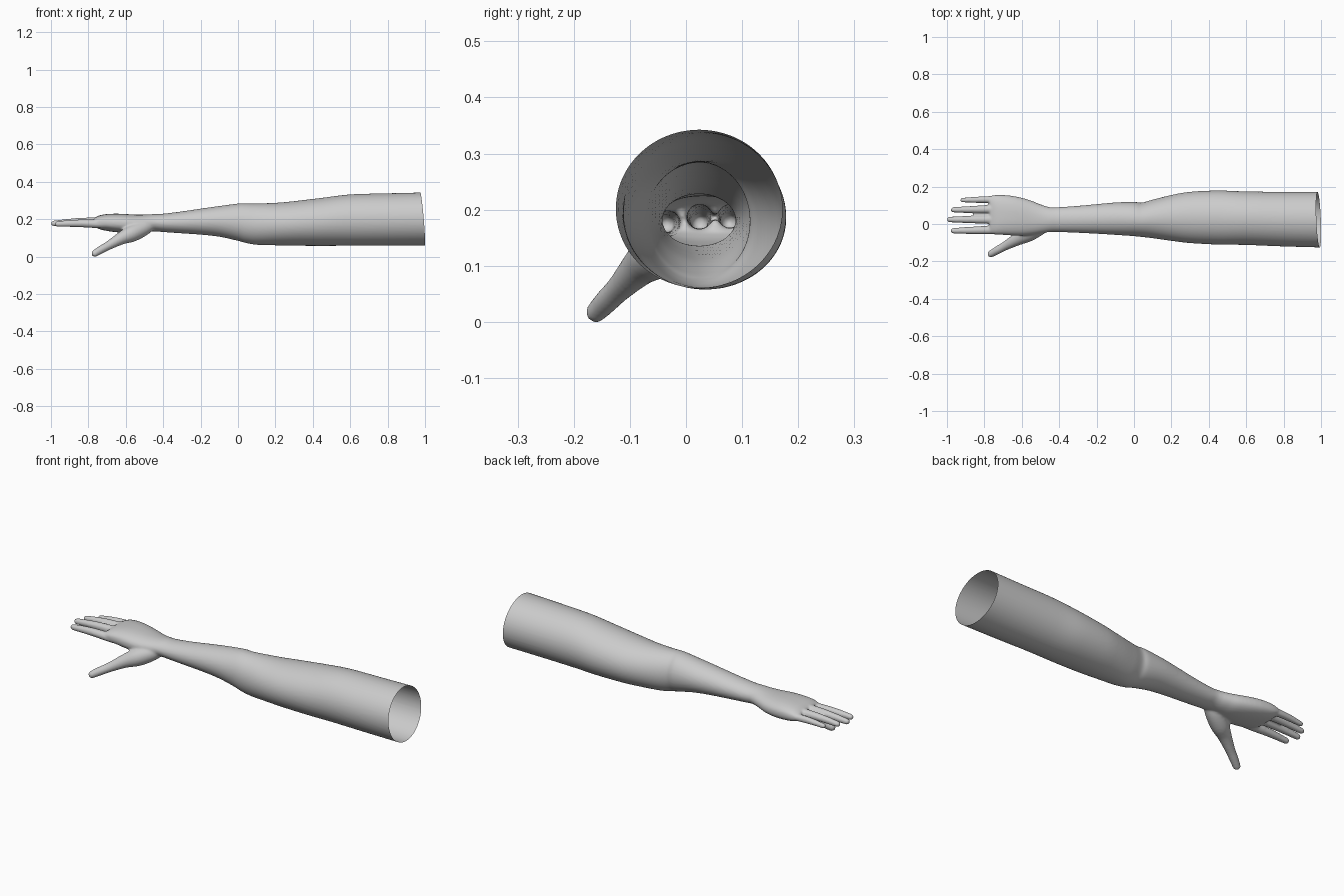
import bpy, bmesh, math
from mathutils import Vector

if "Cube" in bpy.data.objects:
    bpy.data.objects.remove(bpy.data.objects["Cube"])

skin = bpy.data.materials.new("light grey")
skin.diffuse_color = (0.6, 0.6, 0.6, 1)
skin.use_nodes = True
skin.node_tree.nodes["Principled BSDF"].inputs["Base Color"].default_value = skin.diffuse_color


def smooth_rows(rows, steps):
    """Catmull-Rom interpolation through rows of numbers."""
    out = []
    for i in range(len(rows) - 1):
        p0, p1, p2, p3 = (rows[max(i - 1, 0)], rows[i], rows[i + 1],
                          rows[min(i + 2, len(rows) - 1)])
        for s in range(steps):
            t = s / steps
            out.append([0.5 * (2 * b + (c - a) * t + (2 * a - 5 * b + 4 * c - d) * t * t
                               + (3 * b - a - 3 * c + d) * t ** 3)
                        for a, b, c, d in zip(p0, p1, p2, p3)])
    out.append(list(rows[-1]))
    return out


def loft(bm, rings):
    """Closed skin over rings of points."""
    loops = [[bm.verts.new(p) for p in ring] for ring in rings]
    n = len(loops[0])
    for a, b in zip(loops, loops[1:]):
        for i in range(n):
            j = (i + 1) % n
            bm.faces.new((a[i], a[j], b[j], b[i]))
    bm.faces.new(loops[0][::-1])
    bm.faces.new(loops[-1])


def digit(bm, rows, n=20):
    """Tapered tube along (x, y, z, radius) rows with a rounded tip."""
    path = smooth_rows(rows, 6)
    tip = Vector(path[-1][:3])
    d = (tip - Vector(path[-2][:3])).normalized()
    r = path[-1][3]
    for k in range(1, 7):
        a = k / 6 * math.radians(84)
        path.append([*(tip + d * r * math.sin(a)), r * math.cos(a)])
    rings = []
    for i, p in enumerate(path):
        a, b = path[max(i - 1, 0)], path[min(i + 1, len(path) - 1)]
        q = (Vector(b[:3]) - Vector(a[:3])).to_track_quat('Z', 'Y')
        rings.append([Vector(p[:3]) + q @ Vector((p[3] * math.cos(t), p[3] * math.sin(t), 0))
                      for t in (2 * math.pi * k / n for k in range(n))])
    loft(bm, rings)


bm = bmesh.new()

# Arm and palm: x, y min, y max, z min, z max, squareness
sections = [
    (1.06, -.127, .172, .066, .35, 2), (.8, -.12, .172, .065, .344, 2),
    (.6, -.112, .174, .064, .338, 2), (.45, -.11, .179, .063, .32, 2),
    (.3, -.102, .172, .064, .302, 2), (.2, -.09, .155, .066, .293, 2),
    (.1, -.076, .13, .069, .29, 2), (.04, -.069, .114, .079, .29, 2),
    (0, -.065, .118, .09, .289, 2), (-.1, -.058, .115, .112, .276, 2),
    (-.2, -.052, .106, .123, .262, 2), (-.3, -.047, .097, .13, .247, 2),
    (-.4, -.043, .09, .137, .235, 2), (-.45, -.043, .09, .141, .233, 2),
    (-.5, -.05, .105, .137, .23, 2.1), (-.55, -.058, .125, .132, .23, 2.2),
    (-.6, -.062, .14, .132, .233, 2.3), (-.65, -.061, .15, .136, .235, 2.4),
    (-.7, -.058, .155, .143, .233, 2.5), (-.74, -.056, .155, .152, .226, 2.6),
    (-.77, -.05, .15, .166, .212, 2.6)]
rings = []
for x, y0, y1, z0, z1, e in smooth_rows(sections, 6):
    ring = []
    for k in range(56):
        c, s = math.cos(2 * math.pi * k / 56), math.sin(2 * math.pi * k / 56)
        u = math.copysign(abs(c) ** (2 / e), c)
        v = math.copysign(abs(s) ** (2 / e), s)
        ring.append((x, (y0 + y1) / 2 + u * (y1 - y0) / 2, (z0 + z1) / 2 + v * (z1 - z0) / 2))
    rings.append(ring)
loft(bm, rings)

# Fingers: base y, base z, tip x, tip y, tip z, base radius
for y, z, tx, ty, tz, r in [(-.032, .181, -.98, -.036, .18, .024),
                            (.024, .193, -1.0, .024, .183, .024),
                            (.079, .194, -.98, .076, .184, .023),
                            (.131, .188, -.93, .128, .181, .020)]:
    tip = tx + r * .64
    digit(bm, [(-.68, y, z, r), (-.76, y, z, r * .96),
               ((tip - .76) / 2, (y + ty) / 2, (z + tz) / 2 + .003, r * .84),
               (tip, ty, tz, r * .64)])

# Thumb with the ball of the palm
digit(bm, [(-.46, .0, .18, .03), (-.51, -.022, .155, .042), (-.57, -.052, .128, .045),
           (-.625, -.082, .103, .034), (-.69, -.118, .066, .024),
           (-.73, -.14, .044, .022), (-.765, -.16, .023, .019)])

bmesh.ops.recalc_face_normals(bm, faces=bm.faces)
mesh = bpy.data.meshes.new("arm")
bm.to_mesh(mesh)
bm.free()
arm = bpy.data.objects.new("arm", mesh)
bpy.context.collection.objects.link(arm)
bpy.context.view_layer.objects.active = arm
arm.select_set(True)

# Fuse the parts into one skin
remesh = arm.modifiers.new("fuse", 'REMESH')
remesh.mode = 'VOXEL'
remesh.voxel_size = 0.006
relax = arm.modifiers.new("relax", 'SMOOTH')
relax.factor = 0.5
relax.iterations = 6
for m in ("fuse", "relax"):
    bpy.ops.object.modifier_apply(modifier=m)

# Cut the shoulder end open on a slanted plane
bm = bmesh.new()
bm.from_mesh(arm.data)
bmesh.ops.bisect_plane(bm, geom=bm.verts[:] + bm.edges[:] + bm.faces[:],
                       plane_co=(.987, .024, .207), plane_no=(1, .04, .085),
                       clear_outer=True)
low = min(v.co.z for v in bm.verts)
bmesh.ops.translate(bm, verts=bm.verts, vec=(0, 0, -low))
bm.to_mesh(arm.data)
bm.free()

arm.data.materials.clear()
arm.data.materials.append(skin)
for p in arm.data.polygons:
    p.material_index = 0
bpy.ops.object.shade_smooth()
